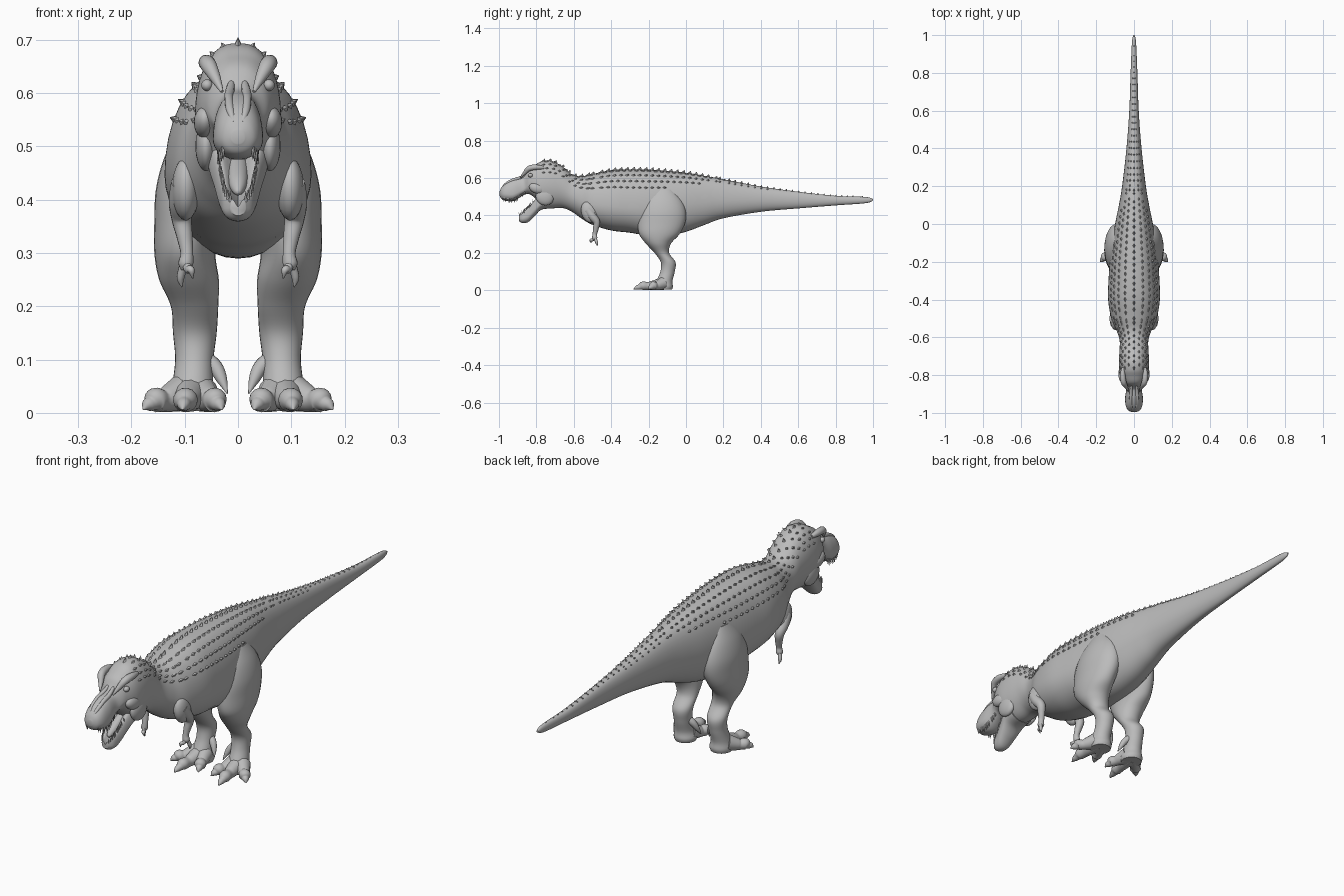
import bpy, bmesh, math
from mathutils import Vector, Matrix

if "Cube" in bpy.data.objects:
    bpy.data.objects.remove(bpy.data.objects["Cube"])

grey = bpy.data.materials.new("grey hide")
grey.diffuse_color = (0.5, 0.5, 0.5, 1)
grey.use_nodes = True
grey.node_tree.nodes["Principled BSDF"].inputs["Base Color"].default_value = grey.diffuse_color


def finish(name, bm, mirror=False, angle=50):
    """Turn a bmesh into a shaded object, optionally mirrored in x."""
    bmesh.ops.recalc_face_normals(bm, faces=bm.faces)
    me = bpy.data.meshes.new(name)
    bm.to_mesh(me)
    bm.free()
    me.materials.append(grey)
    ob = bpy.data.objects.new(name, me)
    bpy.context.collection.objects.link(ob)
    bpy.ops.object.select_all(action='DESELECT')
    ob.select_set(True)
    bpy.context.view_layer.objects.active = ob
    bpy.ops.object.shade_smooth_by_angle(angle=math.radians(angle))
    if mirror:
        ob.modifiers.new("mirror", 'MIRROR').use_clip = False
    return ob


def spline(rows, steps=6):
    """Catmull-Rom through rows of numbers."""
    out = []
    for i in range(len(rows) - 1):
        a, b, c, d = (rows[max(i - 1, 0)], rows[i], rows[i + 1],
                      rows[min(i + 2, len(rows) - 1)])
        for k in range(steps):
            t = k / steps
            out.append([0.5 * (2 * q + (r - p) * t + (2 * p - 5 * q + 4 * r - s) * t * t
                               + (3 * q - p - 3 * r + s) * t ** 3)
                        for p, q, r, s in zip(a, b, c, d)])
    return out + [list(rows[-1])]


def skin(bm, rings):
    """Bridge rings of points and cap both ends."""
    loops = [[bm.verts.new(p) for p in r] for r in rings]
    n = len(loops[0])
    for r, s in zip(loops, loops[1:]):
        for i in range(n):
            bm.faces.new((r[i], r[(i + 1) % n], s[(i + 1) % n], s[i]))
    bm.faces.new(loops[0])
    bm.faces.new(loops[-1])


def tube(bm, pts, n=14, steps=5):
    """Round tapering limb through (x, y, z, radius) points."""
    rows = spline(pts, steps)
    c = [Vector(r[:3]) for r in rows]
    old, side, rings = None, None, []
    for i, r in enumerate(rows):
        t = (c[min(i + 1, len(c) - 1)] - c[max(i - 1, 0)]).normalized()
        side = t.orthogonal().normalized() if old is None else old.rotation_difference(t) @ side
        old = t
        up = t.cross(side)
        rad = max(r[3], 0.001)
        rings.append([c[i] + rad * (math.cos(a) * side + math.sin(a) * up)
                      for a in (math.tau * k / n for k in range(n))])
    skin(bm, rings)


def blob(bm, loc, size, tilt=0):
    m = Matrix.Translation(loc) @ Matrix.Rotation(tilt, 4, 'X') @ Matrix.Diagonal((*size, 1))
    bmesh.ops.create_uvsphere(bm, u_segments=20, v_segments=12, radius=1, matrix=m)


def spike(bm, base, tip, r):
    """Small five-sided tooth."""
    d = tip - base
    m = (Matrix.Translation((base + tip) / 2) @ d.to_track_quat('Z', 'Y').to_matrix().to_4x4())
    bmesh.ops.create_cone(bm, cap_ends=True, segments=5, radius1=r, radius2=0.0004,
                          depth=d.length, matrix=m)


def section(s, a, trough=False):
    """Point at angle a on an upright section (y, top, bottom, half width, widest z)."""
    y, top, bot, hw, zw = s
    sa, ca = math.sin(a), math.cos(a)
    e = 0.82 if sa > 0 else 0.95
    up = 0.95 * math.sin(2 * min(a, math.pi - a)) + 0.1 * sa if trough and sa > 0 else sa
    z = zw + (top - zw) * up if sa > 0 else zw + (zw - bot) * sa
    return Vector((hw * math.copysign(abs(ca) ** e, ca), y, z))


def upright_loft(name, rows, n=36, trough=False):
    bm = bmesh.new()
    skin(bm, [[section(s, math.tau * k / n, trough) for k in range(n)] for s in rows])
    return finish(name, bm)


# Tail, trunk, neck, skull and snout as one smooth skin
body_rows = spline([
    (1.0, .488, .480, .003, .484), (.96, .499, .466, .011, .482),
    (.8, .505, .454, .018, .48), (.6, .527, .438, .025, .482),
    (.4, .555, .42, .040, .485), (.2, .594, .385, .063, .48),
    (.1, .612, .35, .080, .47), (0, .628, .313, .100, .46),
    (-.1, .638, .292, .115, .45), (-.2, .645, .292, .128, .44),
    (-.3, .647, .308, .135, .44), (-.4, .642, .32, .137, .45),
    (-.5, .622, .35, .120, .46), (-.56, .61, .385, .094, .48),
    (-.61, .62, .42, .077, .51), (-.66, .662, .44, .076, .55),
    (-.72, .692, .438, .080, .56), (-.77, .69, .445, .080, .56),
    (-.805, .672, .49, .073, .57), (-.84, .65, .515, .058, .57),
    (-.87, .61, .508, .042, .54), (-.92, .597, .478, .047, .515),
    (-.96, .578, .478, .044, .515), (-.985, .553, .487, .032, .517),
    (-.996, .53, .505, .012, .517)])
upright_loft("body", body_rows)

# Open lower jaw with a hollow between the lips
jaw_rows = spline([
    (-.73, .52, .437, .058, .48), (-.775, .515, .43, .056, .465),
    (-.81, .48, .395, .046, .435), (-.845, .44, .364, .036, .40),
    (-.875, .412, .36, .028, .385), (-.893, .40, .37, .014, .385)])
upright_loft("lower_jaw", jaw_rows, trough=True)


def nearest(rows, y):
    return min(rows, key=lambda s: abs(s[0] - y))


# Teeth along both jaws
bm = bmesh.new()
for i in range(11):
    s = nearest(body_rows, -.98 + .0115 * i)
    u = nearest(jaw_rows, -.888 + .007 * i)
    size = .024 - .008 * abs(i - 4) / 6
    for side in (-1, 1):
        p = section(s, math.radians(-42))
        p.x *= side
        spike(bm, p + Vector((0, 0, .006)), p + Vector((0, .004, -size)), .005)
        q = section(u, math.radians(38), True)
        q.x *= side
        spike(bm, q - Vector((0, 0, .005)), q + Vector((0, -.006, size * .75)), .004)
finish("teeth", bm, angle=30)

# Tongue
bm = bmesh.new()
tube(bm, [(0, -.76, .475, .02), (0, -.81, .448, .02), (0, -.845, .428, .017),
          (0, -.868, .415, .008), (0, -.873, .412, .001)])
finish("tongue", bm)

# Brows, eyes, cheeks and snout ridges
bm = bmesh.new()
tube(bm, [(.058, -.76, .655, .008), (.06, -.80, .658, .014), (.055, -.838, .652, .015),
          (.042, -.862, .628, .010), (.03, -.885, .603, .003)])
finish("brow", bm, True)
bm = bmesh.new()
blob(bm, (.058, -.832, .615), (.011, .013, .011))
finish("eye", bm, True)
bm = bmesh.new()
blob(bm, (.062, -.795, .545), (.021, .045, .028), -.3)
blob(bm, (.060, -.755, .50), (.02, .05, .045), -.5)
finish("cheek", bm, True)
bm = bmesh.new()
tube(bm, [(.012, -.85, .62, .006), (.016, -.89, .600, .009), (.017, -.93, .588, .008),
          (.014, -.965, .566, .008), (.008, -.985, .545, .004)])
finish("snout_ridge", bm, True)

# Legs, built from level sections (z, inner x, outer x, front y, back y)
leg_rows = spline([
    (.54, .06, .108, -.17, -.07), (.48, .03, .138, -.225, -.02),
    (.42, .025, .154, -.25, 0), (.36, .03, .157, -.258, -.005),
    (.30, .042, .157, -.25, -.035), (.25, .036, .148, -.215, -.08),
    (.20, .037, .126, -.168, -.09), (.15, .040, .122, -.135, -.056),
    (.10, .046, .118, -.137, -.060), (.05, .046, .124, -.158, -.072),
    (.02, .038, .130, -.168, -.07), (.004, .042, .126, -.16, -.075)])
bm = bmesh.new()
skin(bm, [[((i + o) / 2 + (o - i) / 2 * math.cos(a), (f + b) / 2 + (b - f) / 2 * math.sin(a), z)
           for a in (math.tau * k / 28 for k in range(28))] for z, i, o, f, b in leg_rows])
finish("leg", bm, True)

# Three clawed toes and a raised inner claw
bm = bmesh.new()
for x, y in ((.03, -.225), (.104, -.28), (.178, -.2)):
    root = Vector((.085 + (x - .09) * .25, -.125, 0))
    tip = Vector((x, y, 0))
    at = lambda t: tuple(root.lerp(tip, t))[:2]
    tube(bm, [(*at(0), .036, .034), (*at(.35), .026, .025), (*at(.5), .023, .021),
              (*at(.68), .024, .023), (*at(.8), .018, .015), (*at(.9), .014, .011),
              (*at(1), .006, .001)])
tube(bm, [(.06, -.10, .10, .016), (.042, -.108, .085, .014), (.03, -.118, .062, .010),
          (.02, -.13, .036, .001)])
finish("toes", bm, True)

# Shoulder, arm and two clawed fingers
bm = bmesh.new()
blob(bm, (.098, -.515, .42), (.026, .045, .06), .3)
tube(bm, [(.100, -.525, .43, .026), (.107, -.50, .395, .023), (.106, -.478, .365, .019),
          (.100, -.482, .33, .015), (.096, -.488, .30, .012), (.098, -.488, .28, .014),
          (.099, -.488, .268, .008)])
for x, y, z in ((.088, -.51, .252), (.108, -.477, .236)):
    tube(bm, [(.098, -.488, .288, .009), ((x + .1) / 2, (y - .488) / 2, .27, .008),
              (x, y, z + .016, .007), (x - .003, y + .003, z, .001)], n=10)
finish("arm", bm, True)

# Rows of small backswept scales on the head, back and tail
bm = bmesh.new()
for row, deg in enumerate((90, 74, 58, 44, 32)):
    y = -.765 + .017 * (row % 2)
    while y < (.96, .8, .45, .1, -.1)[row]:
        s = nearest(body_rows, y)
        for side in ((1,) if row == 0 else (-1, 1)):
            a = math.radians(90 + side * (90 - deg))
            p = section(s, a)
            tan = (section(s, a + .05) - section(s, a - .05)).normalized()
            nor = Vector((-tan.z, 0, tan.x))
            if nor.dot(p - Vector((0, p.y, s[4]))) < 0:
                nor.negate()
            w = min(.014, .005 + .09 * s[3])
            h = w * (1.0 if row == 0 else .6)
            low = p - nor * .003
            back = Vector((0, 1, 0))
            base = [bm.verts.new(low + v) for v in (-back * w, tan * w * .6, back * w, -tan * w * .6)]
            top = bm.verts.new(p + nor * h + back * w * .6)
            for k in range(4):
                bm.faces.new((base[k], base[(k + 1) % 4], top))
            bm.faces.new(base[::-1])
        y += .034
finish("back_scales", bm, angle=20)
